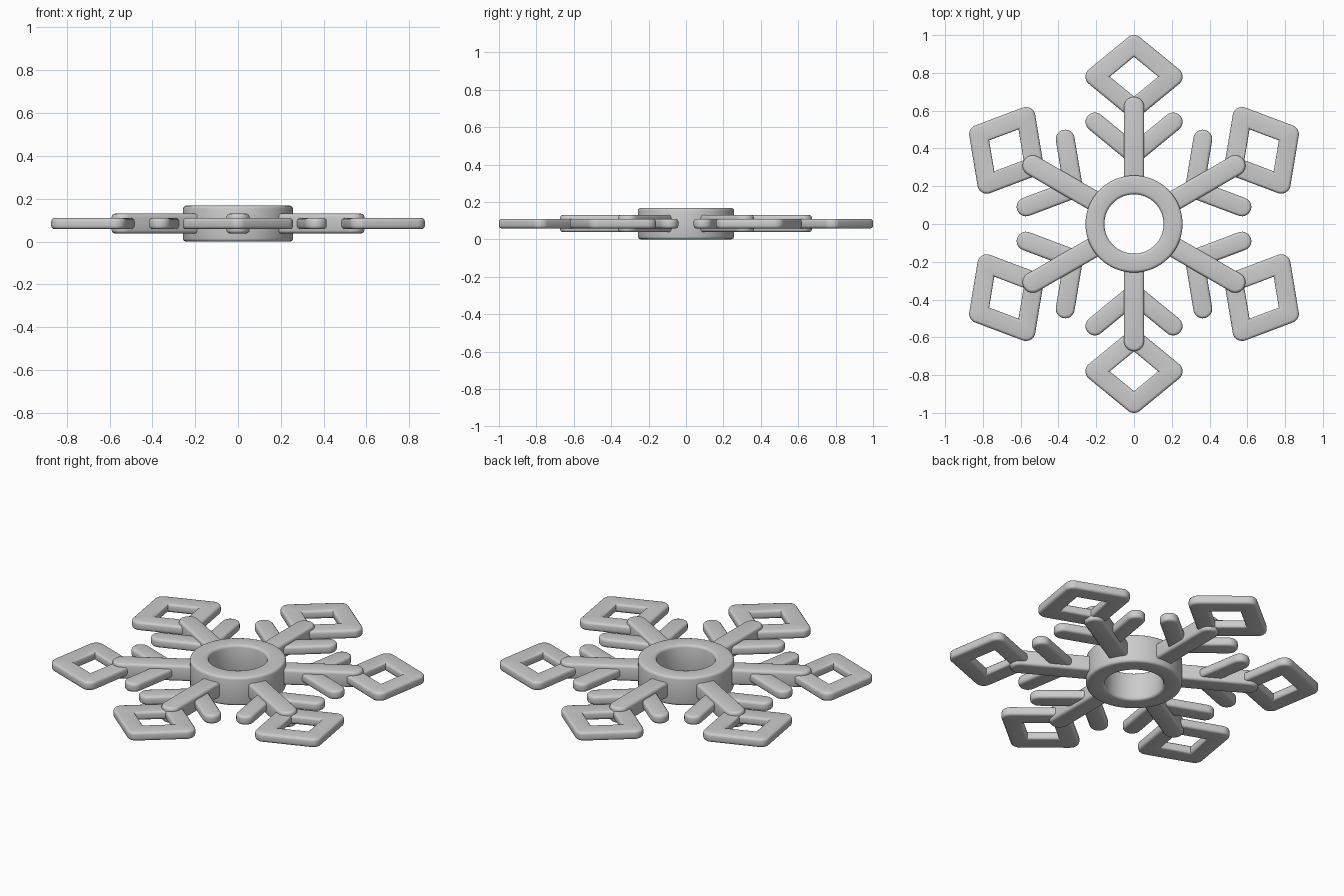
import bpy, bmesh, math
from math import sin, cos, pi

if "Cube" in bpy.data.objects:
    bpy.data.objects.remove(bpy.data.objects["Cube"])

MID = 0.084      # height of the flat centre plane
ROUND = 0.015    # radius of the softened rims

grey = bpy.data.materials.new("light grey")
grey.diffuse_color = (0.6, 0.6, 0.6, 1)
grey.use_nodes = True
grey.node_tree.nodes["Principled BSDF"].inputs["Base Color"].default_value = grey.diffuse_color


def rim_layers(radius, half_height, steps=3):
    """(offset, z) pairs running from bottom to top with rounded rims."""
    low = []
    for k in range(steps + 1):
        a = k * pi / 2 / steps
        low.append((radius - ROUND + ROUND * sin(a),
                    -half_height + ROUND - ROUND * cos(a)))
    return low + [(o, -z) for o, z in reversed(low)]


def arc(cx, cy, r, a0, a1, n):
    return [(cx + r * cos(a0 + (a1 - a0) * i / n),
             cy + r * sin(a0 + (a1 - a0) * i / n)) for i in range(n + 1)]


def loft(name, layers, closed):
    """Skin a stack of equal-length outlines; closed joins last to first."""
    bm = bmesh.new()
    rows = [[bm.verts.new((x, y, z)) for x, y in pts] for pts, z in layers]
    n = len(rows[0])
    for i in range(len(rows) if closed else len(rows) - 1):
        a, b = rows[i], rows[(i + 1) % len(rows)]
        for j in range(n):
            k = (j + 1) % n
            bm.faces.new((a[j], a[k], b[k], b[j]))
    if not closed:
        bm.faces.new(rows[0][::-1])
        bm.faces.new(rows[-1])
    bmesh.ops.remove_doubles(bm, verts=bm.verts, dist=1e-5)
    bmesh.ops.recalc_face_normals(bm, faces=bm.faces)
    mesh = bpy.data.meshes.new(name)
    bm.to_mesh(mesh)
    bm.free()
    mesh.materials.append(grey)
    return mesh


def bar(name, p, q, radius, half_height):
    """Round-ended flat bar from p to q."""
    d = math.atan2(q[1] - p[1], q[0] - p[0])
    layers = []
    for o, z in rim_layers(radius, half_height):
        pts = arc(*q, o, d - pi / 2, d + pi / 2, 14)
        pts += arc(*p, o, d + pi / 2, d + 3 * pi / 2, 14)
        layers.append((pts, z))
    return loft(name, layers, False)


def frame(name, outline, radius, half_height):
    """Flat closed band; outline(o) is its centre line offset by o."""
    side = rim_layers(radius, half_height)
    layers = [(outline(o), z) for o, z in side]
    layers += [(outline(-o), z) for o, z in reversed(side)]
    return loft(name, layers, True)


def circle(o):
    return arc(0, 0, 0.207 + o, 0, 2 * pi, 64)[:-1]


def diamond(o, a=0.207, b=0.17, cy=0.78, n=8):
    t = math.atan2(b, a)
    pts = []
    for i in range(4):
        half = pi / 2 - t if i % 2 == 0 else t
        mid = i * pi / 2
        if o > 0:    # rounded outer corner
            x, y = a * cos(mid), b * sin(mid)
            pts += arc(x, cy + y, o, mid - half, mid + half, n)
        else:        # sharp inner corner
            pts += [((a + o / sin(t)) * cos(mid),
                     cy + (b + o / cos(t)) * sin(mid))] * (n + 1)
    return pts


def place(name, mesh, angle=0.0):
    ob = bpy.data.objects.new(name, mesh)
    ob.location.z = MID
    ob.rotation_euler.z = angle
    bpy.context.collection.objects.link(ob)
    return ob


# Tall hub ring in the middle
parts = [place("hub_ring", frame("hub_ring", circle, 0.05, MID))]

# One spoke: thick arm, two side twigs and the diamond tip
spoke = [
    bar("arm", (0, 0.215), (0, 0.619), 0.054, 0.046),
    bar("right_twig", (0, 0.37), (0.207, 0.54), 0.05, 0.026),
    bar("left_twig", (0, 0.37), (-0.207, 0.54), 0.05, 0.026),
    frame("diamond_tip", diamond, 0.05, 0.026),
]

# Six spokes around the hub
for k in range(6):
    for mesh in spoke:
        parts.append(place(f"{mesh.name}_{k + 1}", mesh, k * pi / 3))

# Smooth rounded rims, crisp inner corners
bpy.ops.object.select_all(action='DESELECT')
for ob in [parts[0]] + parts[1:5]:
    ob.select_set(True)
for ob in parts:
    if ob.data.users > 1:
        for poly in ob.data.polygons:
            poly.use_smooth = True
        ob.data.set_sharp_from_angle(angle=math.radians(35))
        ob.select_set(False)
bpy.context.view_layer.objects.active = parts[0]
bpy.ops.object.shade_smooth_by_angle(angle=math.radians(35))
